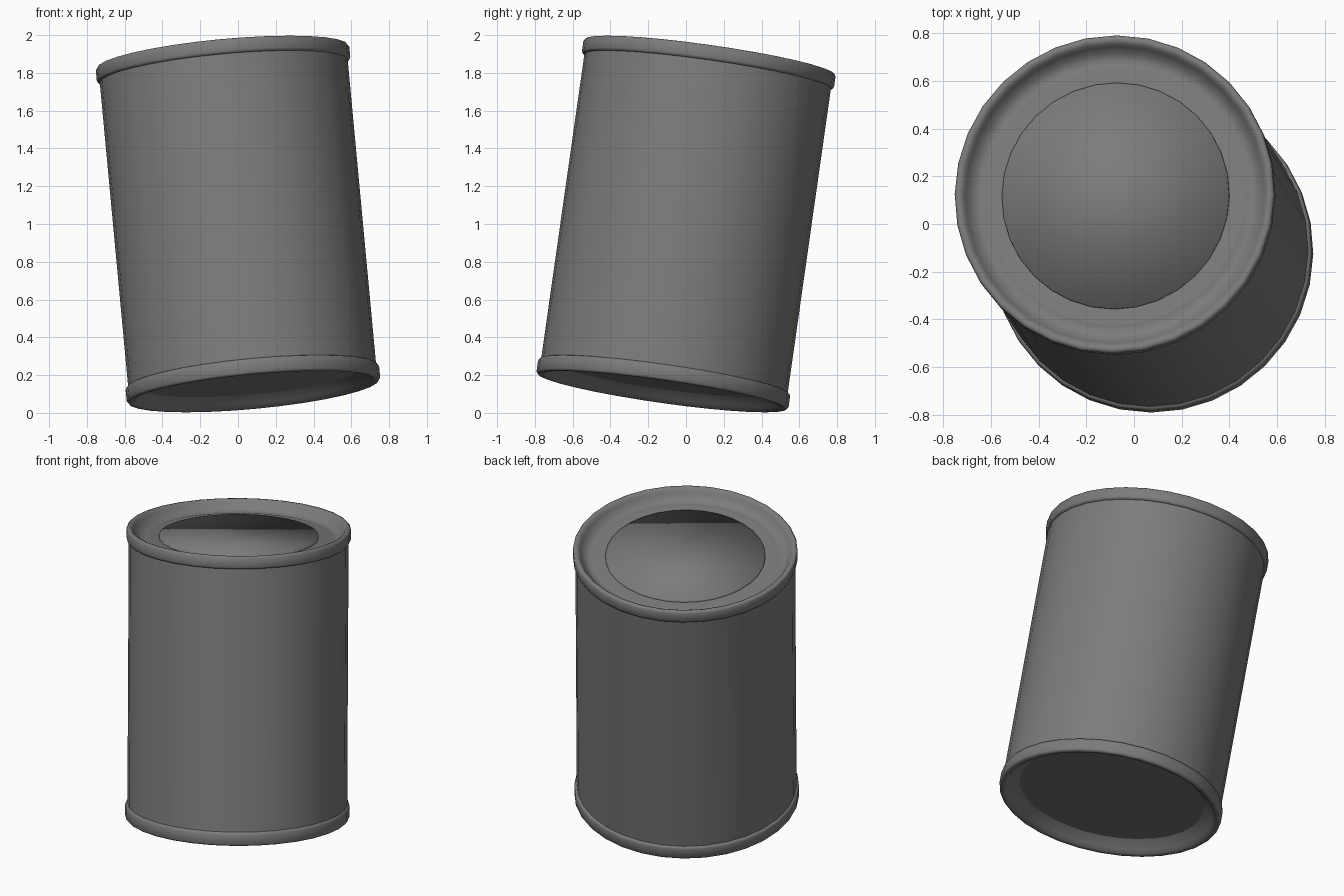
import bpy, bmesh, math
from mathutils import Vector

if "Cube" in bpy.data.objects:
    bpy.data.objects.remove(bpy.data.objects["Cube"])

SIDES = 32
HALF = 0.9                                     # half the length of the can
AXIS = Vector((-0.092, 0.140, 0.986)).normalized()
TILT = AXIS.to_track_quat('Z', 'Y')

METAL = bpy.data.materials.new("dark_metal")
METAL.diffuse_color = (0.2, 0.2, 0.2, 1)
METAL.use_nodes = True
METAL.node_tree.nodes["Principled BSDF"].inputs["Base Color"].default_value = METAL.diffuse_color


def lathe(name, profile, cap_end=False, flip=False, angle=35):
    """Revolve (radius, height) points round the can axis, then lean the part."""
    bm = bmesh.new()
    rings = []
    for r, h in profile:
        rings.append([bm.verts.new((r * math.cos(2 * math.pi * i / SIDES),
                                    r * math.sin(2 * math.pi * i / SIDES), h))
                      for i in range(SIDES)])
    for a, b in zip(rings, rings[1:]):
        for i in range(SIDES):
            j = (i + 1) % SIDES
            bm.faces.new((a[i], a[j], b[j], b[i]))
    if cap_end:
        bm.faces.new(rings[-1])
    if flip:
        bmesh.ops.reverse_faces(bm, faces=bm.faces[:])
    bm.normal_update()
    mesh = bpy.data.meshes.new(name)
    bm.to_mesh(mesh)
    bm.free()
    mesh.materials.append(METAL)
    ob = bpy.data.objects.new(name, mesh)
    bpy.context.collection.objects.link(ob)
    ob.rotation_mode = 'QUATERNION'
    ob.rotation_quaternion = TILT
    ob.location = (0, 0, 1)
    bpy.ops.object.select_all(action='DESELECT')
    bpy.context.view_layer.objects.active = ob
    ob.select_set(True)
    bpy.ops.object.shade_smooth_by_angle(angle=math.radians(angle))
    return ob


T, B = HALF, -HALF

# Plain side wall
lathe("can_wall", [(0.659, B + 0.085), (0.659, T - 0.08)])

# Rolled top rim, sloping down into the trough beside the lid
lathe("top_rim", [(0.659, T - 0.08), (0.669, T - 0.077), (0.674, T - 0.066),
                  (0.674, T - 0.012), (0.667, T - 0.002), (0.655, T),
                  (0.641, T - 0.006), (0.63, T - 0.025), (0.605, T - 0.055),
                  (0.575, T - 0.067), (0.55, T - 0.062)], angle=60)

# Lid: flat ring, then a slightly raised, softly shaded centre panel
lathe("lid_ring", [(0.55, T - 0.062), (0.48, T - 0.062)])
lathe("lid_panel", [(0.48, T - 0.062), (0.479, T - 0.05)], cap_end=True, angle=180)

# Rolled bottom rim, sloping inward to the recessed base
lathe("bottom_rim", [(0.659, B + 0.085), (0.669, B + 0.081), (0.674, B + 0.07),
                     (0.674, B + 0.012), (0.667, B + 0.002), (0.655, B),
                     (0.637, B + 0.004), (0.62, B + 0.025), (0.56, B + 0.065)],
      flip=True, angle=60)
lathe("base_panel", [(0.56, B + 0.065), (0.55, B + 0.065)], cap_end=True, flip=True)
